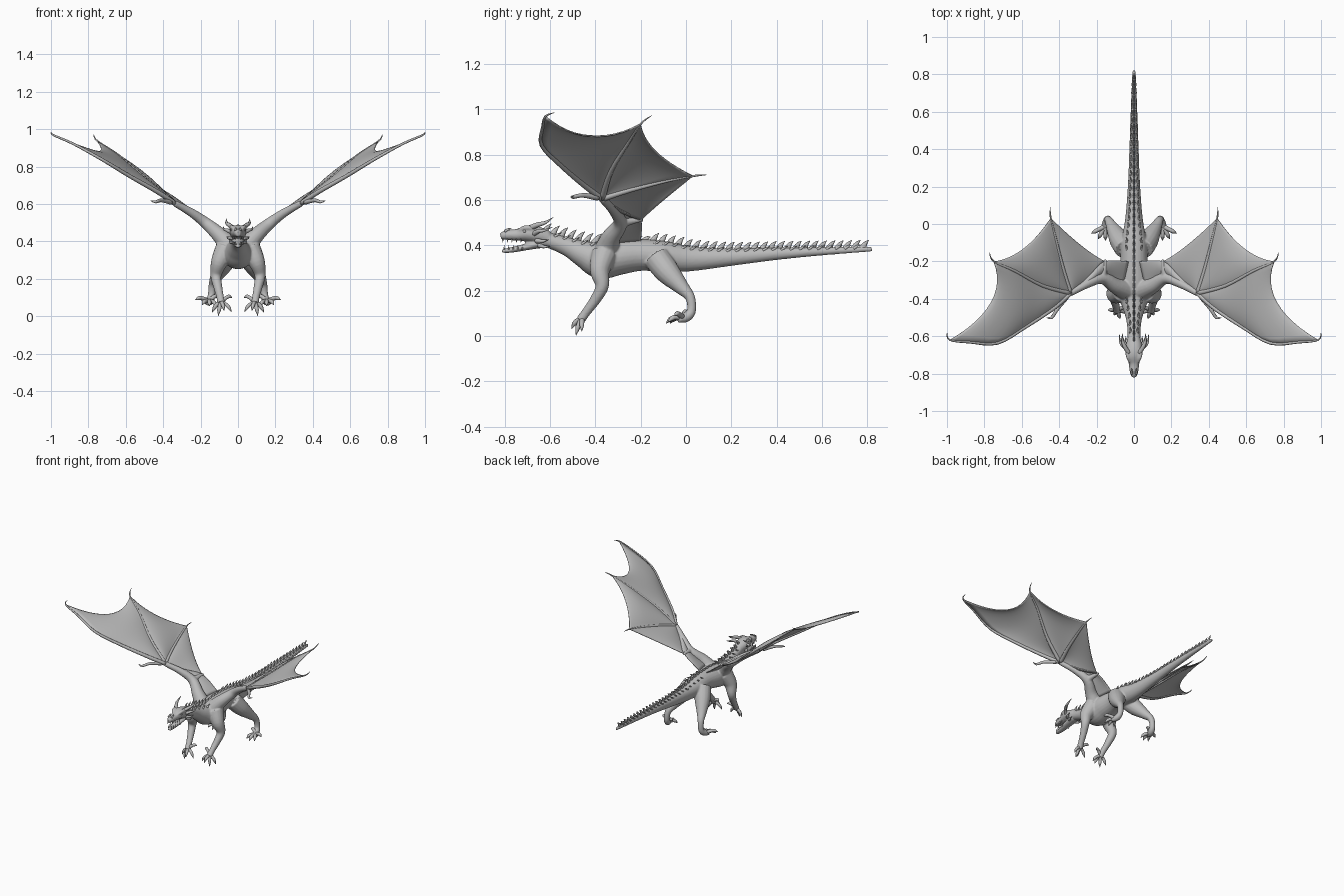
import bpy, bmesh, math
from mathutils import Vector

cube = bpy.data.objects.get("Cube")
if cube:
    bpy.data.objects.remove(cube, do_unlink=True)

skin = bpy.data.materials.new("stone_grey")
skin.use_nodes = True
skin.diffuse_color = (0.5, 0.5, 0.5, 1)
skin.node_tree.nodes["Principled BSDF"].inputs["Base Color"].default_value = skin.diffuse_color


def spline(keys, steps):
    """Smooth curve through the keys, any number of components each."""
    out, last = [], len(keys) - 1
    for i in range(last):
        a, b, c, d = (keys[max(0, min(last, i + k))] for k in (-1, 0, 1, 2))
        for s in range(steps):
            t = s / steps
            out.append([q + t / 2 * (r - p + t * (2*p - 5*q + 4*r - w + t * (3*(q - r) + w - p)))
                        for p, q, r, w in zip(a, b, c, d)])
    return out + [list(keys[-1])]


def tube(bm, keys, sides=12, steps=4, flip=1):
    """Tapered tube; each key is x, y, z, half width and optional half height."""
    pts = spline(keys, steps)
    pos = [Vector((flip * p[0], p[1], p[2])) for p in pts]
    rings, normal, old = [], None, None
    for i, p in enumerate(pts):
        t = (pos[min(i + 1, len(pos) - 1)] - pos[max(i - 1, 0)]).normalized()
        if normal is None:
            axis = Vector((1, 0, 0)) if abs(t.x) < 0.9 else Vector((0, 1, 0))
            normal = t.cross(axis).normalized()
        else:
            normal = old.rotation_difference(t) @ normal
        old, across = t, t.cross(normal)
        wide, high = max(p[3], 0.001), max(p[-1], 0.001)
        rings.append([bm.verts.new(pos[i] + across * wide * math.cos(a) + normal * high * math.sin(a))
                      for a in (math.tau * k / sides for k in range(sides))])
    for lo, hi in zip(rings, rings[1:]):
        for k in range(sides):
            n = (k + 1) % sides
            bm.faces.new((lo[k], lo[n], hi[n], hi[k]))
    bm.faces.new(rings[0])
    bm.faces.new(rings[-1])


def finish(bm, name, mirror=False):
    bmesh.ops.recalc_face_normals(bm, faces=bm.faces)
    for f in bm.faces:
        f.smooth = True
    mesh = bpy.data.meshes.new(name)
    bm.to_mesh(mesh)
    bm.free()
    mesh.materials.append(skin)
    ob = bpy.data.objects.new(name, mesh)
    bpy.context.collection.objects.link(ob)
    if mirror:
        ob.modifiers.new("mirror", 'MIRROR').use_mirror_merge = False
    return ob


def tubes(name, paths, sides=8, mirror=True):
    bm = bmesh.new()
    for path in paths:
        tube(bm, path, sides)
    return finish(bm, name, mirror)


# Trunk, neck and tail as one loft
trunk = [(0, .82, .383, .009, .011), (0, .6, .373, .018, .018), (0, .4, .362, .025, .027),
         (0, .2, .347, .033, .038), (0, .02, .34, .048, .055), (0, -.1, .35, .07, .068),
         (0, -.2, .357, .073, .07), (0, -.3, .348, .088, .08), (0, -.38, .335, .085, .082),
         (0, -.45, .36, .06, .06), (0, -.52, .392, .04, .042), (0, -.6, .42, .034, .034),
         (0, -.66, .435, .036, .034)]
skull = [(0, -.61, .43, .034, .034), (0, -.66, .447, .045, .037), (0, -.7, .452, .041, .036),
         (0, -.745, .446, .029, .026), (0, -.79, .445, .023, .022), (0, -.818, .44, .013, .014)]
jaw = [(0, -.63, .412, .034, .024), (0, -.69, .396, .03, .016), (0, -.77, .379, .021, .012),
       (0, -.812, .374, .012, .008)]
fore_leg = [(.065, -.36, .36, .058), (.1, -.38, .29, .045), (.118, -.37, .22, .03),
            (.108, -.4, .16, .024), (.096, -.44, .105, .02), (.09, -.465, .07, .021)]
hind_leg = [(.045, -.13, .345, .06), (.08, -.08, .28, .054), (.115, -.02, .215, .034),
            (.135, .018, .17, .022), (.142, .024, .11, .02), (.15, 0, .082, .022),
            (.165, -.035, .074, .016)]
wing_arm = [(.05, -.35, .38, .055), (.1, -.33, .435, .042), (.17, -.29, .497, .031),
            (.25, -.32, .555, .023), (.34, -.37, .605, .017)]
elbow = [(.17, -.29, .497, .025), (.16, -.24, .507, .016), (.152, -.19, .512, .008)]
brow = [(.018, -.745, .463, .006), (.032, -.71, .477, .011), (.036, -.67, .474, .011)]

body = bmesh.new()
for part in (trunk, skull, jaw):
    tube(body, part, 24, 6)
for side in (1, -1):
    for limb in (fore_leg, hind_leg, wing_arm, elbow, brow):
        tube(body, limb, 16, 5, side)
ob = finish(body, "body")
blend = ob.modifiers.new("blend", 'REMESH')
blend.mode, blend.voxel_size, blend.use_smooth_shade = 'VOXEL', 0.005, True
relax = ob.modifiers.new("relax", 'SMOOTH')
relax.factor, relax.iterations = 0.5, 5


# Toes arch out of the foot and end in hooked claws
def foot(name, root, tips, thick):
    paths, root = [], Vector(root)
    for tip in tips:
        tip = Vector(tip)
        mid = root.lerp(tip, .5) + Vector((0, 0, .012))
        knuckle = root.lerp(tip, .76) + Vector((0, 0, .011))
        paths.append([(*root, thick), (*mid, thick * .8), (*knuckle, thick * .75), (*tip, .001)])
    tubes(name, paths)


foot("fore_feet", (.09, -.458, .078),
     [(.035, -.475, .022), (.075, -.505, .03), (.105, -.485, .003), (.138, -.46, .02),
      (.032, -.435, .1)], .013)
foot("hind_feet", (.155, -.012, .08),
     [(.118, -.07, .055), (.152, -.088, .055), (.192, -.08, .06), (.228, -.05, .088),
      (.11, .0, .1)], .014)

# Horns, cheek spikes and jaw frill
tubes("horns", [
    [(.028, -.69, .475, .012), (.05, -.655, .49, .011), (.062, -.62, .5, .007), (.06, -.585, .523, .001)],
    [(.035, -.67, .45, .012), (.062, -.65, .462, .009), (.075, -.625, .465, .006), (.078, -.59, .48, .001)],
    [(.03, -.66, .42, .012), (.05, -.635, .418, .008), (.06, -.605, .425, .001)],
    [(.026, -.65, .4, .01), (.04, -.625, .393, .007), (.045, -.6, .395, .001)],
    [(.012, -.8, .46, .007), (.012, -.785, .47, .005), (.012, -.77, .476, .001)]])
# Upper and lower teeth
teeth = []
for k in range(5):
    y, x = -.808 + .02 * k, .012 + .0035 * k
    teeth.append([(x, y, .428, .004), (x, y, .411, .001)])
    teeth.append([(x, y + .006, .382, .004), (x, y + .006, .4, .001)])
tubes("teeth", teeth, 6)
eyes = bmesh.new()
bmesh.ops.create_uvsphere(eyes, u_segments=12, v_segments=8, radius=.008)
bmesh.ops.translate(eyes, verts=eyes.verts, vec=(.033, -.712, .462))
finish(eyes, "eyes", True)

# Backward leaning spines along the neck, back and tail
outline = sorted(spline(trunk, 8), key=lambda p: p[1])


def ridge(y):
    p = min(outline, key=lambda q: abs(q[1] - y))
    return p[2] + p[4]


spines, y = [], -.63
while y < .8:
    on_neck, on_back = y < -.4, -.4 <= y < -.16
    tall = .034 if on_neck else .01 if on_back else .029
    z, long = ridge(y), .036 if on_neck else .03
    spines.append([(0, y, z - .012, .008, .017), (0, y + long * .5, z + tall * .5, .005, .009),
                   (0, y + long, z + tall, .001, .001)])
    y += .037
tubes("back_spines", spines, 8, False)
# Small scales flanking the ridge
scales = []
for k in range(34):
    y = -.58 + .04 * k
    if not -.4 < y < -.16:
        p = min(outline, key=lambda q: abs(q[1] - y))
        x, z = p[3] * .55, p[2] + p[4] * .8
        scales.append([(x, y, z - .006, .008), (x, y + .016, z + .006, .005), (x * 1.1, y + .03, z + .012, .001)])
tubes("flank_scales", scales, 6)

# Wing bones
wrist = (.34, -.37, .605)
lead = [wrist, (.43, -.45, .665), (.58, -.55, .75), (.73, -.637, .84), (.88, -.632, .922), (.985, -.62, .968)]
middle = [wrist, (.49, -.33, .73), (.64, -.25, .86), (.75, -.2, .935)]
rear = [wrist, (.38, -.24, .645), (.42, -.08, .685), (.445, .03, .705)]
fore = [wrist, (.25, -.3, .55), (.155, -.2, .51)]
inner = [wrist, (.25, -.32, .555), (.17, -.29, .49), (.06, -.33, .41)]
trail = [wrist, (.25, -.28, .55), (.155, -.2, .51), (.03, -.2, .42)]
hooks = ((1.0, -.58, .985), (.773, -.15, .973), (.448, .09, .71))


def bone(path, hook):
    n = len(path)
    return [(*p, .014 - .009 * i / (n - 1)) for i, p in enumerate(path)] + [(*hook, .001)]


thumb = [(.36, -.39, .61, .014), (.41, -.455, .62, .01), (.44, -.5, .612, .008), (.468, -.5, .618, .001)]
tubes("wing_fingers", [bone(p, h) for p, h in zip((lead, middle, rear), hooks)] + [thumb])

# Wing membranes stretched between the bones, with scooped trailing edges
wing = bmesh.new()


def membrane(a, b, scoop, rows=16, cols=12):
    def along(path, v):
        pts = spline(path, 16)
        f = v * (len(pts) - 1)
        i = min(int(f), len(pts) - 2)
        return Vector(pts[i]).lerp(Vector(pts[i + 1]), f - i)
    end_a, end_b = Vector(a[-1]), Vector(b[-1])
    pull = Vector(scoop) - (end_a + end_b) / 2 if scoop else Vector()
    grid = []
    for r in range(rows + 1):
        v = r / rows
        pa, pb = along(a, v), along(b, v)
        row = []
        for c in range(cols + 1):
            u = c / cols
            arch = 4 * u * (1 - u)
            sag = Vector((-.012, 0, .016)) * arch * v * (1 - v) * 3
            row.append(wing.verts.new(pa.lerp(pb, u) + pull * arch * v * v + sag))
        grid.append(row)
    for r in range(rows):
        for c in range(cols):
            wing.faces.new((grid[r][c], grid[r][c + 1], grid[r + 1][c + 1], grid[r + 1][c]))


membrane(lead, middle, (.765, -.42, .88))
membrane(middle, rear, (.595, -.135, .815))
membrane(rear, fore, (.285, -.115, .585))
membrane(trail, inner, None)
bmesh.ops.remove_doubles(wing, verts=wing.verts, dist=0.0005)
ob = finish(wing, "wing_membranes", True)
thick = ob.modifiers.new("thickness", 'SOLIDIFY')
thick.thickness, thick.offset = 0.006, 0
